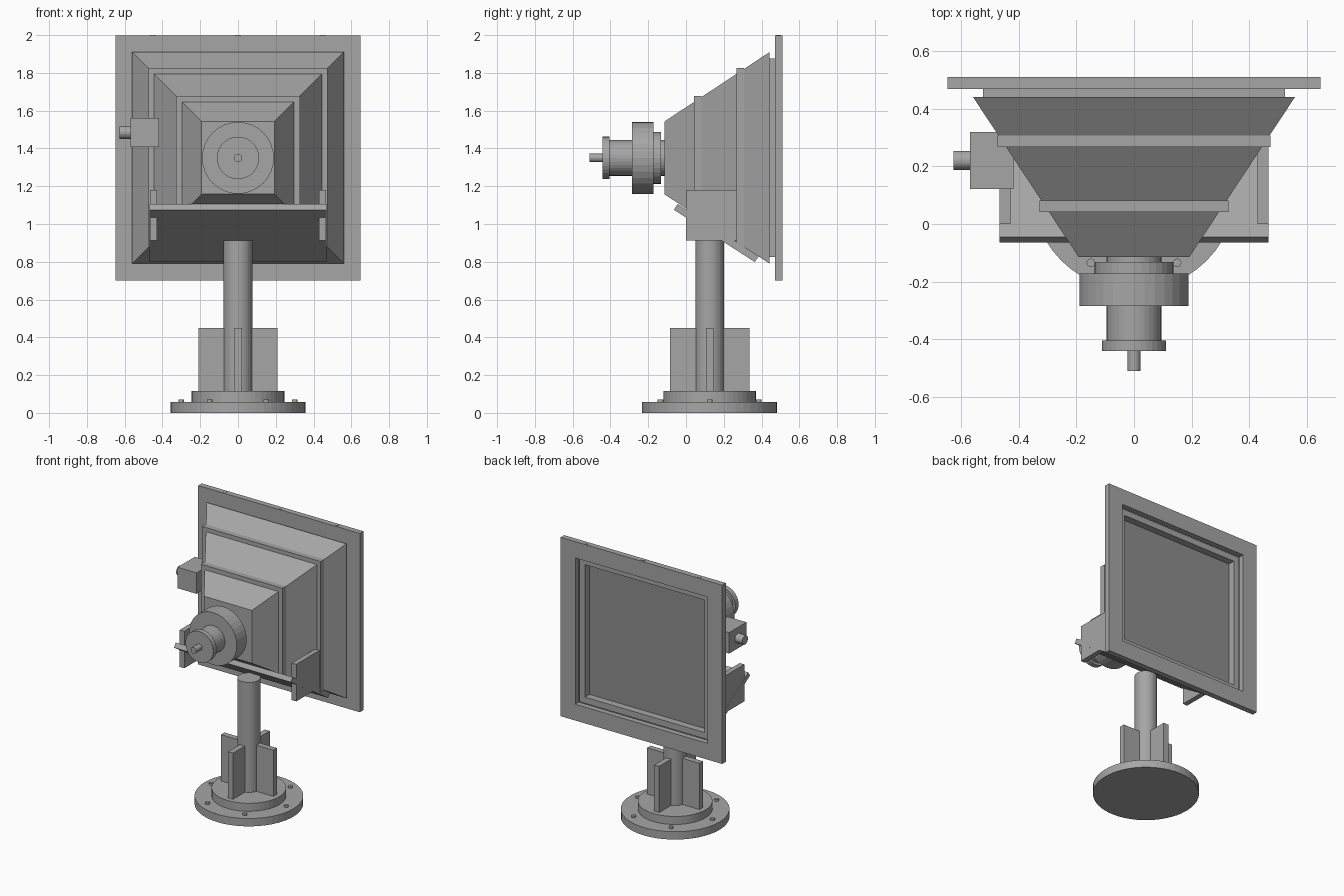
import bpy, bmesh, math
from mathutils import Matrix, Vector

cube = bpy.data.objects.get("Cube")
if cube:
    bpy.data.objects.remove(cube, do_unlink=True)


def material(name, value):
    mat = bpy.data.materials.new(name)
    mat.use_nodes = True
    colour = (value, value, value, 1)
    mat.diffuse_color = colour
    mat.node_tree.nodes["Principled BSDF"].inputs["Base Color"].default_value = colour
    return mat


GREY = material("mid grey", 0.38)
DARK = material("dark grey", 0.27)
AXIS_Z = 1.35   # height of the horn axis
POST_Y = 0.125  # depth of the post axis


def finish(name, bm):
    bmesh.ops.recalc_face_normals(bm, faces=bm.faces)
    mesh = bpy.data.meshes.new(name)
    bm.to_mesh(mesh)
    bm.free()
    mesh.materials.append(GREY)
    obj = bpy.data.objects.new(name, mesh)
    bpy.context.collection.objects.link(obj)
    return obj


def box(name, low, high, turn=None):
    low, high = Vector(low), Vector(high)
    bm = bmesh.new()
    bmesh.ops.create_cube(bm, size=1)
    bmesh.ops.scale(bm, vec=high - low, verts=bm.verts)
    if turn:
        bmesh.ops.transform(bm, matrix=turn, verts=bm.verts)
    bmesh.ops.translate(bm, vec=(low + high) / 2, verts=bm.verts)
    return finish(name, bm)


def cylinder(name, start, end, radius, sides=32):
    start, end = Vector(start), Vector(end)
    axis = end - start
    bm = bmesh.new()
    bmesh.ops.create_cone(bm, cap_ends=True, segments=sides, radius1=radius,
                          radius2=radius, depth=axis.length)
    turn = Vector((0, 0, 1)).rotation_difference(axis).to_matrix().to_4x4()
    bmesh.ops.transform(bm, matrix=Matrix.Translation((start + end) / 2) @ turn,
                        verts=bm.verts)
    return finish(name, bm)


def square_loft(name, profile, closed):
    """Skin square sections, each given as (y, half width)."""
    bm = bmesh.new()
    loops = [[bm.verts.new((sx * h, y, AXIS_Z + sz * h))
              for sx, sz in ((-1, -1), (1, -1), (1, 1), (-1, 1))]
             for y, h in profile]
    pairs = list(zip(loops, loops[1:]))
    if closed:
        pairs.append((loops[-1], loops[0]))
    else:
        bm.faces.new(loops[0])
        bm.faces.new(loops[-1])
    for a, b in pairs:
        for i in range(4):
            j = (i + 1) % 4
            bm.faces.new((a[i], a[j], b[j], b[i]))
    return finish(name, bm)


# Round base, post, fins and bolts
cylinder("base_plate", (0, POST_Y, 0), (0, POST_Y, 0.057), 0.357, 48)
cylinder("base_step", (0, POST_Y, 0.057), (0, POST_Y, 0.115), 0.245, 48)
cylinder("post", (0, POST_Y, 0.115), (0, POST_Y, 0.912), 0.076)
for i in range(4):
    angle = i * math.pi / 2
    d = Vector((math.cos(angle), math.sin(angle), 0))
    half = Vector((abs(d.y), abs(d.x), 0)) * 0.02
    mid = Vector((0, POST_Y, 0.282)) + d * 0.135
    size = Vector((abs(d.x), abs(d.y), 0)) * 0.075 + half + Vector((0, 0, 0.168))
    box("post_fin", mid - size, mid + size)
for i in range(6):
    angle = i * math.pi / 3
    x, y = 0.3 * math.cos(angle), POST_Y + 0.3 * math.sin(angle)
    cylinder("base_bolt", (x, y, 0.05), (x, y, 0.07), 0.015, 12)

# Pyramid horn with a recessed back panel
horn = square_loft("horn", [(-0.115, 0.192), (0.442, 0.56), (0.442, 0.525),
                            (0.472, 0.525), (0.472, 0.48), (0.42, 0.48)], False)
horn.data.materials.append(DARK)
for face in horn.data.polygons:
    if abs(face.normal.y) > 0.99 and 0.41 < face.center.y < 0.43:
        face.material_index = 1

# Stiffening rings and the wide flange
for y, outer in ((0.042, 0.328), (0.268, 0.475)):
    square_loft("horn_ring", [(y, outer), (y + 0.04, outer),
                              (y + 0.04, outer - 0.08), (y, outer - 0.08)], True)
square_loft("aperture_flange", [(0.47, 0.648), (0.511, 0.648),
                                (0.511, 0.53), (0.47, 0.53)], True)
for x in (-0.45, 0, 0.45):
    cylinder("flange_pin", (x, 0.49, 1.97), (x, 0.49, 2.0), 0.014, 12)

# Feed parts along the horn axis
for name, y0, y1, radius in (
        ("throat", -0.135, -0.11, 0.095), ("throat_collar", -0.175, -0.132, 0.138),
        ("feed_drum", -0.285, -0.172, 0.19), ("feed_body", -0.41, -0.28, 0.095),
        ("feed_cap", -0.442, -0.405, 0.112), ("feed_pin", -0.51, -0.44, 0.022)):
    cylinder(name, (0, y0, AXIS_Z), (0, y1, AXIS_Z), radius)

# Sloping mounting board and its side plates
slope = Matrix.Rotation(math.radians(-32.9), 4, "X")
box("mounting_board", (-0.468, -0.095, 0.934), (0.468, 0.415, 0.97), slope)
for side in (-1, 1):
    x0, x1 = sorted((side * 0.43, side * 0.467))
    box("side_plate", (x0, 0, 0.912), (x1, 0.267, 1.18))

# Side box with connector
box("side_box", (-0.57, 0.122, 1.408), (-0.418, 0.32, 1.56))
cylinder("side_connector", (-0.628, 0.221, 1.484), (-0.565, 0.221, 1.484), 0.033, 24)
